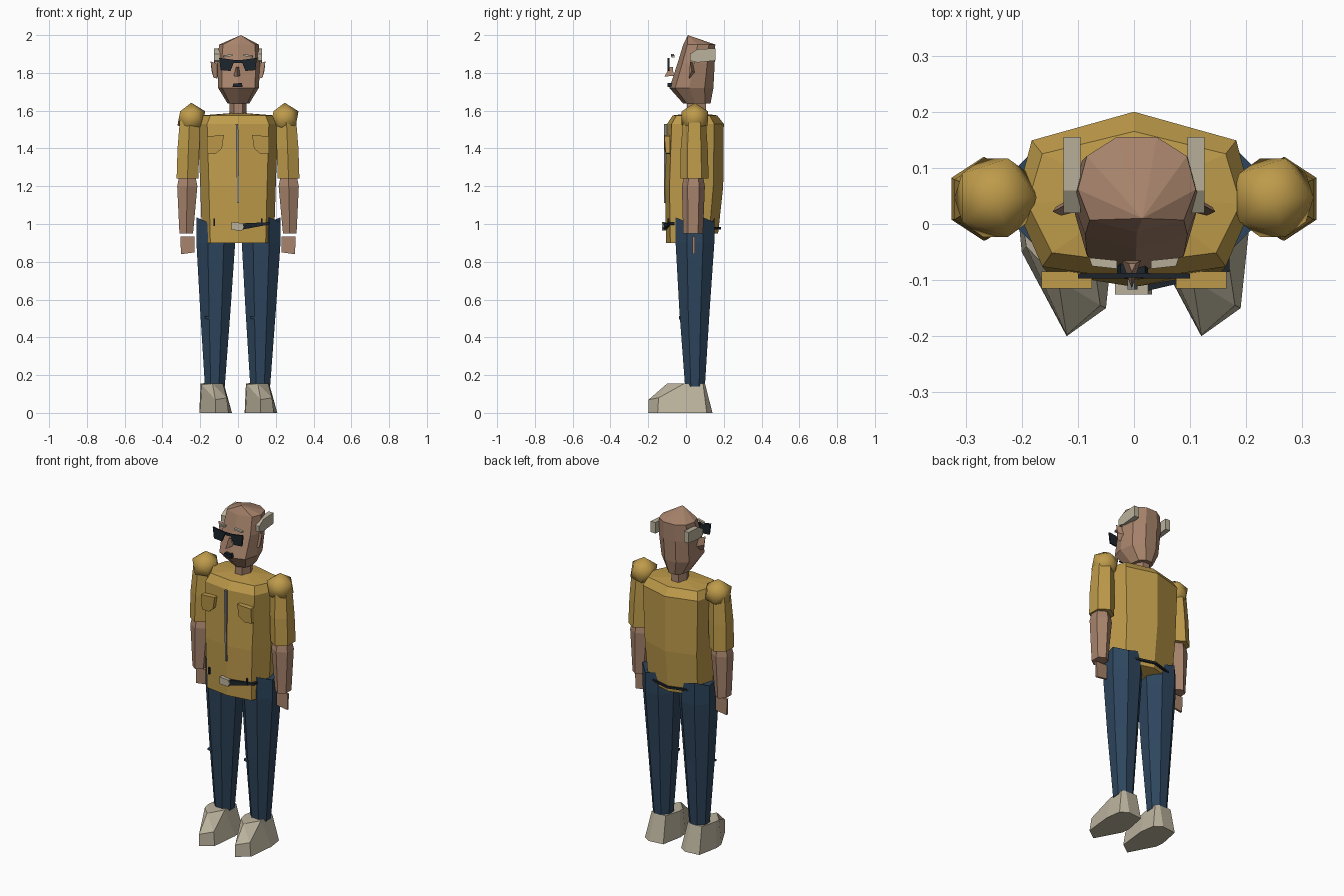
import bpy, bmesh, math
from mathutils import Vector

if "Cube" in bpy.data.objects:
    bpy.data.objects.remove(bpy.data.objects["Cube"], do_unlink=True)


def material(name, rgb):
    m = bpy.data.materials.new(name)
    m.use_nodes = True
    m.diffuse_color = (*rgb, 1)
    m.node_tree.nodes["Principled BSDF"].inputs["Base Color"].default_value = (*rgb, 1)
    return m


MUSTARD = material("mustard cloth", (0.52, 0.33, 0.07))
SKIN = material("skin", (0.39, 0.23, 0.15))
NAVY = material("navy denim", (0.027, 0.06, 0.11))
CREAM = material("cream", (0.5, 0.45, 0.34))
GREY = material("zip grey", (0.22, 0.22, 0.21))
DARK = material("dark trim", (0.012, 0.018, 0.025))


def finish(name, bm, mat, angle=None):
    bmesh.ops.recalc_face_normals(bm, faces=bm.faces)
    me = bpy.data.meshes.new(name)
    bm.to_mesh(me)
    bm.free()
    me.materials.append(mat)
    ob = bpy.data.objects.new(name, me)
    bpy.context.collection.objects.link(ob)
    if angle:
        bpy.ops.object.select_all(action='DESELECT')
        ob.select_set(True)
        bpy.context.view_layer.objects.active = ob
        bpy.ops.object.shade_smooth_by_angle(angle=math.radians(angle))
    return ob


def ring(shape, z, x0, x1, y0, y1):
    """Fit a unit outline into the given bounds at height z."""
    return [((x0 + x1) / 2 + u * (x1 - x0) / 2, (y0 + y1) / 2 + v * (y1 - y0) / 2, z)
            for u, v in shape]


def loft(name, rings, mat, apex=None, caps=True, angle=None):
    bm = bmesh.new()
    rows = [[bm.verts.new(p) for p in r] for r in rings]
    n = len(rows[0])
    for a, b in zip(rows, rows[1:]):
        for i in range(n):
            j = (i + 1) % n
            bm.faces.new((a[i], a[j], b[j], b[i]))
    if caps:
        bm.faces.new(rows[0])
        if apex:
            tip = bm.verts.new(apex)
            for i in range(n):
                bm.faces.new((rows[-1][i], rows[-1][(i + 1) % n], tip))
        else:
            bm.faces.new(rows[-1])
    return finish(name, bm, mat, angle)


def plate(name, outline, y, depth, mat):
    """Upright plate from an x-z outline, facing the front."""
    return loft(name, [[(x, y + d, z) for x, z in outline] for d in (0, depth)], mat)


def ngon(n, turn=0.0):
    pts = [(math.cos(math.tau * (i + turn) / n), math.sin(math.tau * (i + turn) / n))
           for i in range(n)]
    mx, my = max(p[0] for p in pts), max(p[1] for p in pts)
    return [(u / mx, v / my) for u, v in pts]


def symmetric(half):
    """Close an outline whose first and last points lie on x = 0."""
    return half + [(-u, v) for u, v in reversed(half[1:-1])]


# Jacket
body = symmetric([(0, -1), (0.77, -0.84), (1, -0.1), (0.86, 0.66), (0, 1)])


def jacket_ring(z, w, y0, y1):
    return ring(body, z, -w, w, y0, y1)


jacket = [jacket_ring(0.9, 0.19, -0.105, 0.17), jacket_ring(1.2, 0.2, -0.112, 0.197),
          jacket_ring(1.53, 0.212, -0.1, 0.2), jacket_ring(1.575, 0.19, -0.07, 0.165)]
jacket[0] = [(x, y, z + (0.05 if y > 0.1 else 0)) for x, y, z in jacket[0]]
loft("jacket", jacket, MUSTARD, apex=(0, 0.05, 1.59))

# Zip, belt, buckle and loops
plate("zip", [(-0.012, 1.53), (0.001, 1.53), (0.006, 1.11), (-0.004, 1.11)], -0.117, 0.02, GREY)
loft("belt_back", [jacket_ring(z, 0.193, -0.09, 0.184) for z in (0.972, 0.984)], DARK)
loft("belt_strap", [[(0.02, -0.12, 0.97), (0.02, -0.09, 0.97), (0.02, -0.09, 1.003), (0.02, -0.12, 1.003)],
                    [(0.17, -0.085, 0.998), (0.17, -0.06, 0.998), (0.17, -0.06, 1.01), (0.17, -0.085, 1.01)]], DARK)
plate("buckle", [(-0.034, 0.968), (0.02, 0.965), (0.032, 0.985), (0.025, 1.005), (-0.034, 1.01)],
      -0.126, 0.03, CREAM)
for x in (-0.125, 0.125):
    plate("belt_loop", [(x - 0.004, 0.99), (x + 0.004, 0.99), (x + 0.004, 1.03), (x - 0.004, 1.03)],
          -0.098, 0.009, DARK)

# Neck and head
loft("neck", [ring(ngon(6), z, -0.045, 0.045, 0.005, 0.105) for z in (1.56, 1.7)], SKIN)
skull = symmetric([(0, -1), (0.8, -0.74), (1, -0.1), (0.85, 0.6), (0.34, 1), (0, 1)])
loft("head", [ring(skull, 1.638, -0.055, 0.06, -0.015, 0.13),
              ring(skull, 1.72, -0.105, 0.11, -0.088, 0.145),
              ring(skull, 1.85, -0.11, 0.118, -0.045, 0.152),
              ring(skull, 1.95, -0.1, 0.11, -0.015, 0.155)], SKIN, apex=(0.015, 0.01, 2.0))

# Nose, mouth and glasses bridge
loft("nose", [[(-0.022, -0.065, 1.785), (-0.004, -0.115, 1.78), (0.012, -0.065, 1.785)],
              [(-0.01, -0.07, 1.83), (-0.004, -0.085, 1.83), (0.004, -0.07, 1.83)]], SKIN)
plate("mouth", [(-0.03, 1.724), (0.025, 1.724), (0.02, 1.746), (-0.024, 1.744)], -0.097, 0.03, DARK)
plate("glasses_bridge", [(-0.03, 1.853), (0.03, 1.853), (0.03, 1.868), (-0.03, 1.868)], -0.095, 0.008, DARK)

hexagon, octagon = ngon(6, 0.5), ngon(8, 0.5)
for side, s in (("left", 1), ("right", -1)):
    def flip(points):
        return [(s * p[0], *p[1:]) for p in points]

    # Face details
    plate(side + "_lens", flip([(0.016, 1.868), (0.1, 1.88), (0.092, 1.815), (0.04, 1.81)]), -0.097, 0.009, DARK)
    loft(side + "_eyebrow", [flip([(0.03, -0.065, z), (0.08, -0.06, z - 0.008), (0.075, -0.075, z - 0.008),
                                   (0.03, -0.08, z)]) for z in (1.89, 1.9)], CREAM)
    loft(side + "_ear", [flip([(0.11, 0.02, 1.77), (0.105, 0.05, 1.8), (0.11, 0.04, 1.85)]),
                         flip([(0.13, 0.015, 1.775), (0.14, 0.03, 1.81), (0.145, 0.022, 1.86)])], SKIN)

    # Hair tuft above the ear
    tuft = [(0.02, 1.865), (0.06, 1.855), (0.155, 1.865), (0.155, 1.93), (0.06, 1.925), (0.02, 1.9)]
    loft(side + "_hair", [flip([(x, y, z) for y, z in tuft]) for x in (0.095, 0.126)], CREAM)

    # Chest pocket with a raised corner
    pocket = [(0.075, 1.47), (0.165, 1.465), (0.165, 1.375), (0.12, 1.37), (0.085, 1.4)]
    loft(side + "_pocket", [flip([(x, -0.115 + 0.008 * (z < 1.39), z) for x, z in pocket]),
                            flip([(x, -0.085, z) for x, z in pocket])], MUSTARD)

    # Shoulder ball, sleeve, forearm and hand
    bm = bmesh.new()
    bmesh.ops.create_icosphere(bm, subdivisions=1, radius=0.082)
    bmesh.ops.translate(bm, verts=bm.verts, vec=Vector((s * 0.247, 0.047, 1.56)))
    finish(side + "_shoulder", bm, MUSTARD, 60)
    loft(side + "_sleeve", [flip(ring(hexagon, 1.24, 0.21, 0.325, -0.03, 0.12)),
                            flip(ring(hexagon, 1.4, 0.205, 0.32, -0.028, 0.115)),
                            flip(ring(hexagon, 1.55, 0.205, 0.308, -0.015, 0.105))], MUSTARD)
    loft(side + "_forearm", [flip(ring(hexagon, 0.95, 0.238, 0.31, -0.015, 0.09)),
                             flip(ring(hexagon, 1.2, 0.215, 0.322, -0.022, 0.1)),
                             flip(ring(hexagon, 1.25, 0.225, 0.312, -0.01, 0.09))], SKIN)
    plate(side + "_hand", flip([(0.23, 0.935), (0.305, 0.935), (0.302, 0.84), (0.23, 0.85)]), 0.035, 0.012, SKIN)

    # Trouser leg with an uneven waist edge; both legs share one shape
    dx = 0.12 * s
    top = [(x, y, z - 0.025 * (i % 2)) for i, (x, y, z) in
           enumerate(ring(octagon, 1.035, dx - 0.1, dx + 0.105, -0.055, 0.15))]
    loft(side + "_leg", [ring(octagon, 0.14, dx - 0.055, dx + 0.05, -0.005, 0.1),
                         ring(octagon, 0.54, dx - 0.08, dx + 0.08, -0.035, 0.125),
                         ring(octagon, 0.9, dx - 0.1, dx + 0.105, -0.055, 0.15), top], NAVY)
    plate(side + "_knee_crease", [(dx - 0.055, 0.5), (dx - 0.03, 0.495), (dx - 0.025, 0.505), (dx - 0.055, 0.512)],
          -0.037, 0.03, NAVY)

    # Shoe with a pointed toe
    sole = [(0, -0.2), (0.07, -0.15), (0.088, 0.02), (0.075, 0.11), (0.03, 0.14), (-0.06, 0.13),
            (-0.085, 0.0), (-0.08, -0.05)]
    upper = [(0, -0.198, 0.07), (0.06, -0.145, 0.08), (0.04, -0.01, 0.155), (0.045, 0.09, 0.155), (0.02, 0.1, 0.158),
             (-0.055, 0.1, 0.158), (-0.078, 0.0, 0.155), (-0.072, -0.04, 0.15)]
    shoe = loft(side + "_shoe", [[(x + dx, y, 0) for x, y in sole],
                                 [(x + dx, y, z) for x, y, z in upper]], CREAM,
                apex=(dx - 0.015, -0.1, 0.155))
